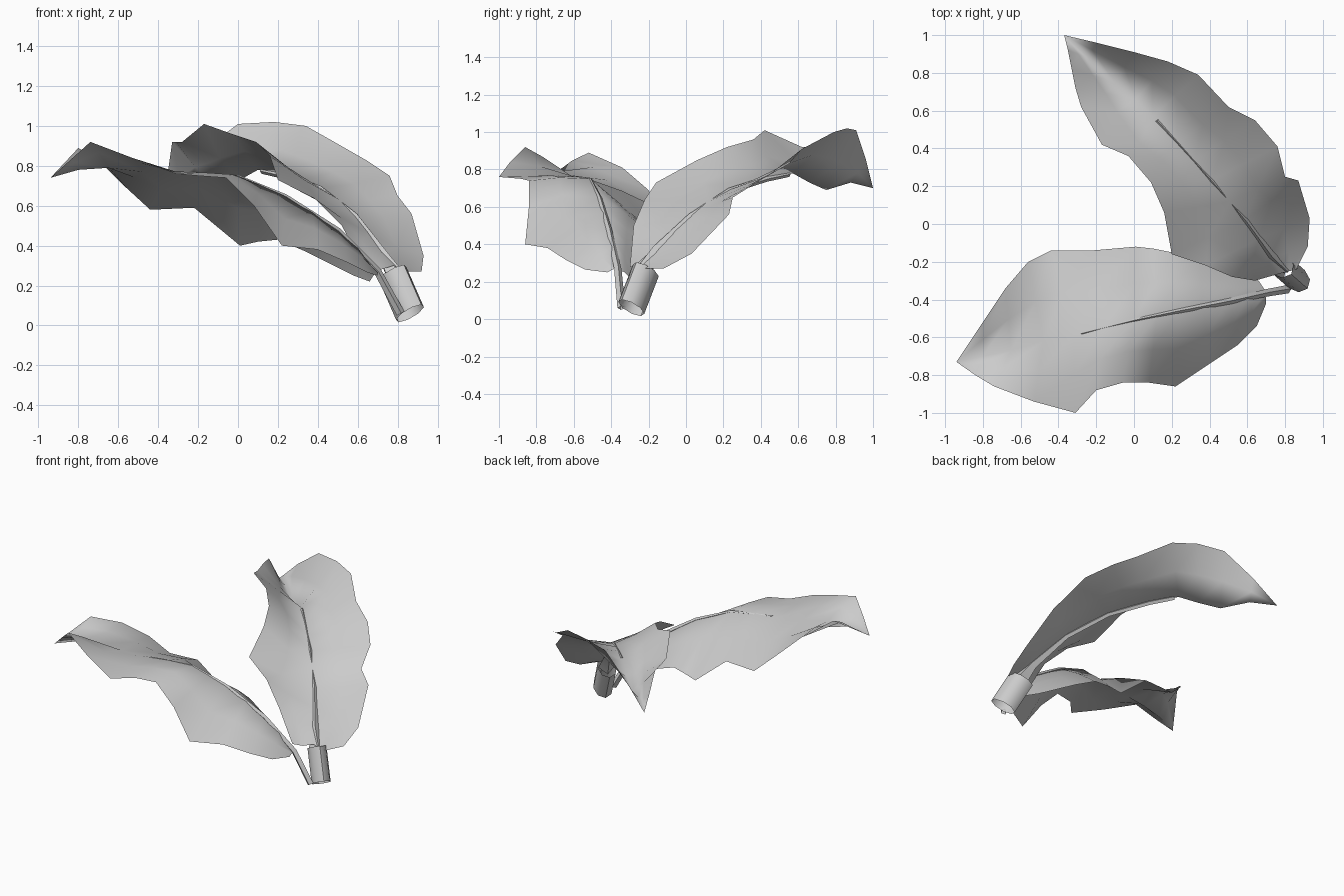
import bpy, math
from mathutils import Vector


def make_object(name, verts, faces, angle):
    mesh = bpy.data.meshes.new(name)
    mesh.from_pydata(verts, [], faces)
    mesh.update()
    obj = bpy.data.objects.new(name, mesh)
    bpy.context.collection.objects.link(obj)
    bpy.ops.object.select_all(action='DESELECT')
    obj.select_set(True)
    bpy.context.view_layer.objects.active = obj
    bpy.ops.object.shade_smooth_by_angle(angle=math.radians(angle))
    return obj


def leaf(name, rows, tip, bulge):
    """Blade lofted across rows of (edge, midrib, edge), closed at the tip."""
    verts, faces = [], []
    lift = Vector((0, 0, bulge))
    for r in rows:
        a, m, b = Vector(r[:3]), Vector(r[3:6]), Vector(r[6:])
        verts += [a, a.lerp(m, 0.5) + lift, m, m.lerp(b, 0.5) + lift, b]
    n = len(rows)
    for i in range(n - 1):
        for j in range(4):
            k = i * 5 + j
            faces.append((k, k + 1, k + 6, k + 5))
    verts.append(Vector(tip))
    for j in range(4):
        k = (n - 1) * 5 + j
        faces.append((k, k + 1, n * 5))
    return make_object(name, verts, faces, 150)


def stalk(name, path, sides, flatten=1.0):
    """Open tube swept through (x, y, z, radius) points."""
    pts = [Vector(p[:3]) for p in path]
    verts, faces = [], []
    for i, p in enumerate(path):
        d = (pts[min(i + 1, len(pts) - 1)] - pts[max(i - 1, 0)]).normalized()
        u = d.cross(Vector((0, 0, 1))).normalized()
        v = u.cross(d)
        for s in range(sides):
            t = 2 * math.pi * s / sides
            verts.append(pts[i] + p[3] * (flatten * math.cos(t) * u + math.sin(t) * v))
    for i in range(len(path) - 1):
        for s in range(sides):
            a, b = i * sides + s, i * sides + (s + 1) % sides
            faces.append((a, b, b + sides, a + sides))
    return make_object(name, verts, faces, 50)


# Upper leaf, folded upward along its midrib
leaf("back_leaf", [
    (.64, -.30, .28, .78, -.26, .30, .86, -.24, .27),
    (.52, -.28, .50, .72, -.18, .37, .92, -.12, .27),
    (.38, -.22, .64, .66, -.08, .46, .93, .03, .35),
    (.20, -.16, .73, .59, .02, .55, .87, .23, .56),
    (.16, .06, .85, .51, .12, .63, .80, .25, .65),
    (.09, .22, .92, .41, .23, .69, .76, .41, .75),
    (-.03, .36, .96, .32, .33, .73, .64, .55, .83),
    (-.17, .42, 1.01, .23, .43, .76, .50, .62, .91),
    (-.28, .62, .92, .10, .57, .78, .34, .79, 1.0),
    (-.31, .72, .92, .01, .66, .73, .18, .86, 1.02),
    (-.33, .82, .92, -.10, .75, .69, 0, .91, 1.01),
    (-.35, .92, .78, -.24, .88, .73, -.20, .96, .86),
], (-.37, 1.0, .70), -.012)

# Lower leaf, drooping on both sides of its midrib
leaf("front_leaf", [
    (.66, -.30, .22, .70, -.36, .26, .70, -.42, .25),
    (.58, -.27, .25, .60, -.39, .39, .65, -.54, .265),
    (.46, -.23, .31, .50, -.41, .48, .55, -.64, .315),
    (.34, -.19, .37, .37, -.44, .57, .40, -.74, .38),
    (.20, -.15, .43, .24, -.46, .65, .22, -.86, .40),
    (.10, -.13, .42, .12, -.49, .70, .08, -.84, .60),
    (.01, -.12, .40, 0, -.51, .75, -.06, -.84, .74),
    (-.22, -.14, .59, -.16, -.55, .76, -.20, -.88, .75),
    (-.44, -.14, .58, -.32, -.59, .76, -.31, -1.0, .76),
    (-.56, -.20, .69, -.48, -.62, .77, -.53, -.94, .84),
    (-.68, -.34, .81, -.65, -.67, .79, -.74, -.86, .92),
    (-.80, -.52, .89, -.80, -.70, .78, -.84, -.80, .83),
], (-.94, -.73, .74), .012)

# Thick, slightly flattened sheath at the base
stalk("sheath", [(.862, -.292, .06, .088), (.775, -.215, .26, .088)], 8, 0.72)

# Midribs running under the leaves
stalk("back_midrib", [(.785, -.225, .25, .055), (.72, -.16, .365, .03),
                      (.59, .02, .545, .018), (.41, .23, .685, .016),
                      (.23, .43, .75, .016), (.12, .55, .775, .015)], 4)
stalk("front_midrib", [(.815, -.345, .06, .022), (.70, -.365, .27, .02),
                       (.50, -.41, .475, .016), (.24, -.46, .645, .012),
                       (0, -.51, .747, .008), (-.28, -.58, .761, .004)], 4)
